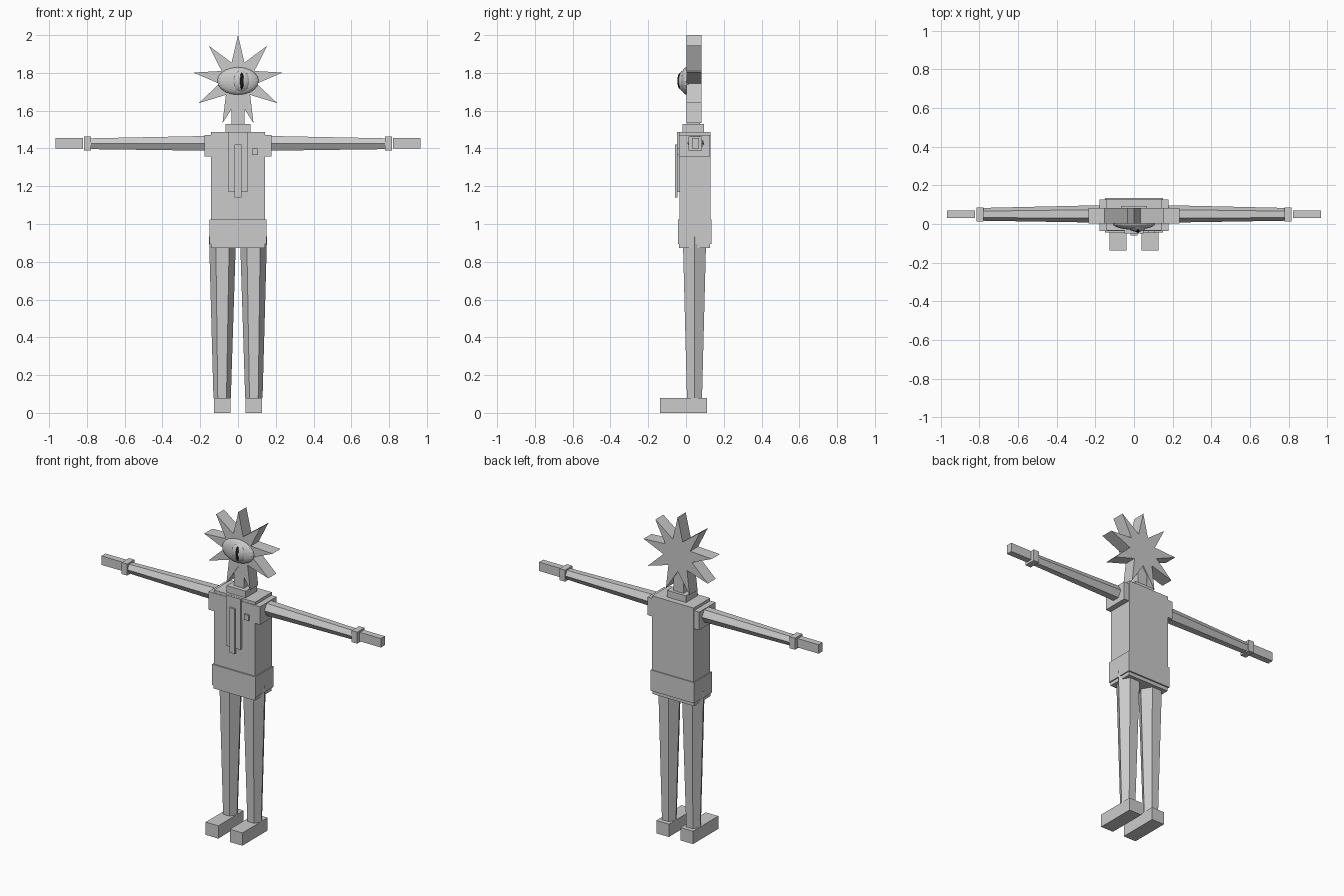
import bpy, bmesh, math
from mathutils import Matrix, Vector

if "Cube" in bpy.data.objects:
    bpy.data.objects.remove(bpy.data.objects["Cube"])


def material(name, rgb):
    m = bpy.data.materials.new(name)
    m.diffuse_color = (*rgb, 1)
    m.use_nodes = True
    m.node_tree.nodes["Principled BSDF"].inputs["Base Color"].default_value = m.diffuse_color
    return m


GREY = material("grey", (0.6, 0.6, 0.6))
BLACK = material("black", (0.01, 0.01, 0.01))


def finish(name, bm, mat=GREY):
    bmesh.ops.recalc_face_normals(bm, faces=bm.faces)
    me = bpy.data.meshes.new(name)
    bm.to_mesh(me)
    bm.free()
    me.materials.append(mat)
    ob = bpy.data.objects.new(name, me)
    bpy.context.collection.objects.link(ob)
    return ob


def box(name, x0, x1, y0, y1, z0, z1):
    bm = bmesh.new()
    bmesh.ops.create_cube(bm, size=1)
    for v in bm.verts:
        v.co = ((x0 + x1) / 2 + v.co.x * (x1 - x0),
                (y0 + y1) / 2 + v.co.y * (y1 - y0),
                (z0 + z1) / 2 + v.co.z * (z1 - z0))
    return finish(name, bm)


def hex_limb(name, start, end, r0, r1, u, w):
    """Tapered six-sided limb; corners point along u, flats face w."""
    bm = bmesh.new()
    rings = []
    for c, r in ((start, r0), (end, r1)):
        rings.append([bm.verts.new(Vector(c)
                      + Vector(u) * r * math.cos(i * math.pi / 3)
                      + Vector(w) * r * math.sin(i * math.pi / 3))
                      for i in range(6)])
    a, b = rings
    bm.faces.new(a)
    bm.faces.new(b)
    for i in range(6):
        j = (i + 1) % 6
        bm.faces.new((a[i], a[j], b[j], b[i]))
    return finish(name, bm)


def ellipsoid(name, centre, radii, seg, rings, mat=GREY):
    bm = bmesh.new()
    bmesh.ops.create_uvsphere(bm, u_segments=seg, v_segments=rings, radius=1)
    # poles face forward
    bm.transform(Matrix.Translation(centre) @ Matrix.Diagonal((*radii, 1))
                 @ Matrix.Rotation(math.pi / 2, 4, 'X'))
    return finish(name, bm, mat)


# Star-shaped head
bm = bmesh.new()
pts = []
for i in range(18):
    r = 0.24 if i % 2 == 0 else 0.1
    t = i * math.pi / 9
    pts.append(bm.verts.new((r * math.sin(t), 0.003, 1.76 + r * math.cos(t))))
face = bm.faces.new(pts)
ext = bmesh.ops.extrude_face_region(bm, geom=[face])
bmesh.ops.translate(bm, vec=(0, 0.079, 0),
                    verts=[g for g in ext["geom"] if isinstance(g, bmesh.types.BMVert)])
finish("star_head", bm)

# Eye
ellipsoid("eyeball", (0, 0.003, 1.757), (0.11, 0.033, 0.073), 20, 12)
ellipsoid("iris", (0.016, -0.005, 1.757), (0.052, 0.036, 0.06), 20, 12)
ellipsoid("pupil", (0.02, -0.03, 1.757), (0.012, 0.016, 0.044), 16, 8, BLACK)

# Neck and trunk
box("neck", -0.035, 0.035, 0.008, 0.075, 1.5, 1.68)
box("collar", -0.066, 0.066, -0.018, 0.094, 1.485, 1.53)
box("torso", -0.143, 0.143, -0.034, 0.13, 1.0, 1.488)
box("shoulders", -0.178, 0.178, -0.037, 0.126, 1.357, 1.47)
box("belt", -0.15, 0.15, -0.043, 0.135, 0.895, 1.025)
box("pelvis", -0.143, 0.143, -0.037, 0.126, 0.873, 0.9)

# Chest details
box("chest_panel", -0.05, 0.05, -0.048, -0.03, 1.17, 1.487)
box("tie", -0.018, 0.018, -0.059, -0.045, 1.14, 1.42)
box("badge", 0.074, 0.105, -0.047, -0.03, 1.365, 1.4)

# Limbs on both sides
for side, s in (("left", 1), ("right", -1)):
    def sided(name, x0, x1, *rest):
        box(side + name, min(s * x0, s * x1), max(s * x0, s * x1), *rest)

    hex_limb(side + "_arm", (s * 0.17, 0.052, 1.427), (s * 0.785, 0.05, 1.425),
             0.045, 0.033, (0, 1, 0), (0, 0, 1))
    sided("_cuff", 0.777, 0.815, 0.014, 0.086, 1.39, 1.462)
    sided("_hand", 0.821, 0.967, 0.031, 0.07, 1.4, 1.456)
    hex_limb(side + "_leg", (s * 0.082, 0.045, 0.935), (s * 0.084, 0.045, 0.078),
             0.0715, 0.046, (1, 0, 0), (0, 1, 0))
    sided("_foot", 0.04, 0.127, -0.138, 0.112, 0, 0.08)
